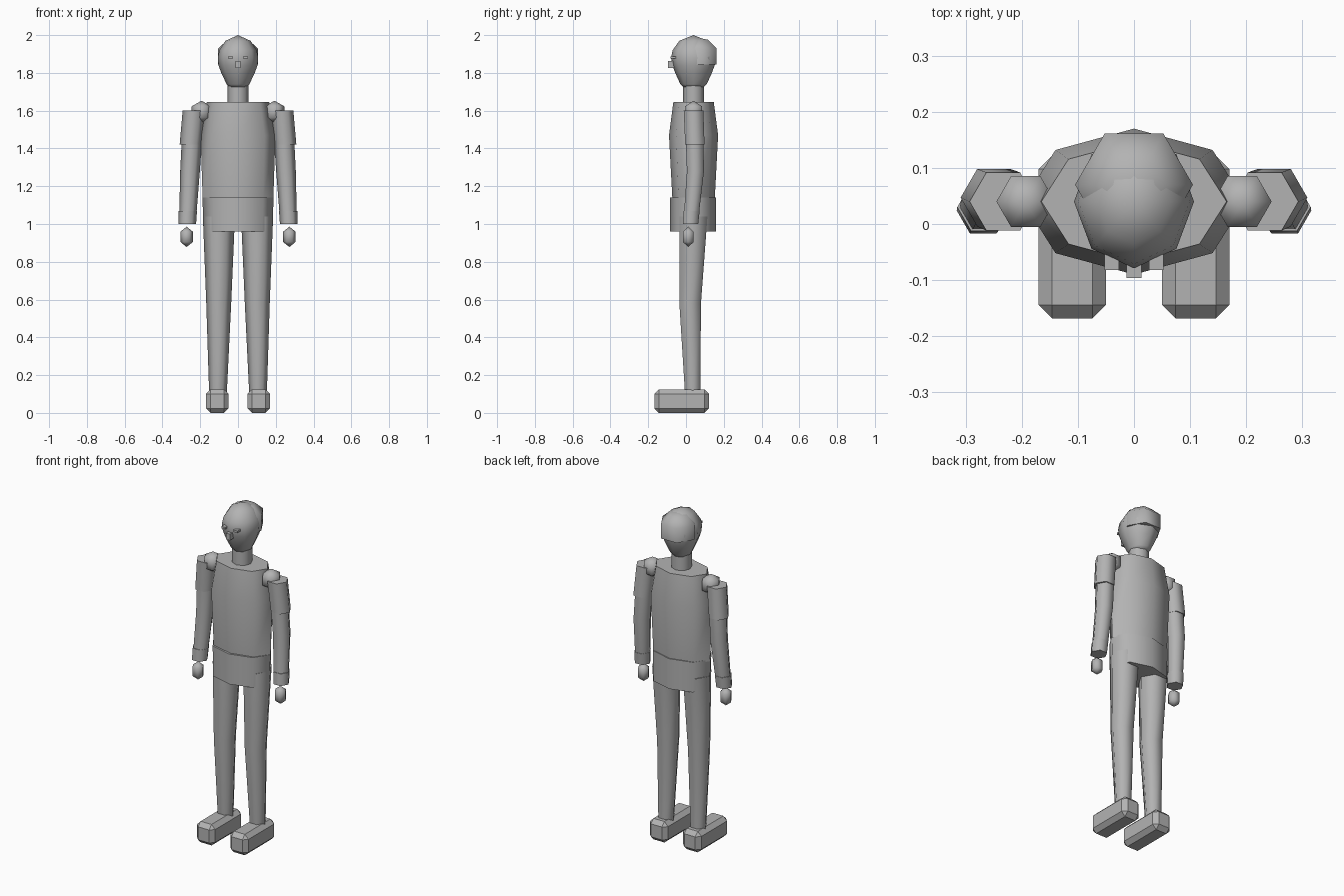
import bpy, bmesh, math

if "Cube" in bpy.data.objects:
    bpy.data.objects.remove(bpy.data.objects["Cube"])

grey = bpy.data.materials.new("plain grey")
grey.diffuse_color = (0.45, 0.45, 0.45, 1)
grey.use_nodes = True
grey.node_tree.nodes["Principled BSDF"].inputs["Base Color"].default_value = grey.diffuse_color


def finish(bm, name, angle=None):
    """Turn a bmesh into a named object, optionally smooth shaded."""
    bmesh.ops.recalc_face_normals(bm, faces=bm.faces)
    mesh = bpy.data.meshes.new(name)
    bm.to_mesh(mesh)
    bm.free()
    mesh.materials.append(grey)
    ob = bpy.data.objects.new(name, mesh)
    bpy.context.collection.objects.link(ob)
    if angle:
        bpy.ops.object.select_all(action='DESELECT')
        ob.select_set(True)
        bpy.context.view_layer.objects.active = ob
        bpy.ops.object.shade_smooth_by_angle(angle=math.radians(angle))
    return ob


def loft(name, rings, sides, angle=66):
    """Skin through elliptical rings (x, y, z, rx, ry); radius 0 makes a tip."""
    bm = bmesh.new()
    loops = []
    for x, y, z, rx, ry in rings:
        if rx == 0:
            loops.append([bm.verts.new((x, y, z))] * sides)
            continue
        loops.append([bm.verts.new((x + rx * math.cos(i * math.tau / sides),
                                    y + ry * math.sin(i * math.tau / sides), z))
                      for i in range(sides)])
    for a, b in zip(loops, loops[1:]):
        for i in range(sides):
            j = (i + 1) % sides
            bm.faces.new(list(dict.fromkeys((a[i], a[j], b[j], b[i]))))
    for end in (loops[0], loops[-1]):
        if end[0] is not end[1]:
            bm.faces.new(end)
    return finish(bm, name, angle)


def tube(name, rings, sides=6):
    """Round-section loft given as (x, y, z, radius)."""
    return loft(name, [(x, y, z, r, r) for x, y, z, r in rings], sides)


def ball(name, x, y, z, r, rz):
    """Six-sided ball with two rings and two tips."""
    k = r * 0.87
    return tube(name, [(x, y, z - rz, 0), (x, y, z - rz / 2, k),
                       (x, y, z + rz / 2, k), (x, y, z + rz, 0)])


def box(name, lo, hi, bevel=0):
    bm = bmesh.new()
    bmesh.ops.create_cube(bm, size=1)
    for v in bm.verts:
        v.co = [(a + b) / 2 + c * (b - a) for a, b, c in zip(lo, hi, v.co)]
    if bevel:
        bmesh.ops.bevel(bm, geom=bm.edges[:], offset=bevel, segments=1,
                        affect='EDGES')
    return finish(bm, name)


# Trunk
loft("torso", [(0, .04, 1.13, .187, .112), (0, .04, 1.47, .198, .13),
               (0, .04, 1.645, .165, .107)], 8)
loft("pelvis", [(0, .037, .96, .183, .122), (0, .037, 1.14, .188, .122)], 8)
tube("neck", [(0, .04, 1.63, .055), (0, .04, 1.76, .055)], 8)

# Head: egg profile of height, width, depth
head = [(1.725, .05, .055), (1.74, .06, .07), (1.80, .089, .097),
        (1.84, .103, .112), (1.88, .107, .119), (1.92, .099, .111),
        (1.97, .066, .075), (2.0, 0, 0)]
loft("head", [(0, .04, z, w, d) for z, w, d in head], 8)
tube("hair", [(0, .07, 1.845, .105), (0, .07, 1.93, .105),
              (0, .07, 1.975, .055), (0, .07, 1.985, 0)])
box("nose", (-.013, -.096, 1.825), (.013, -.06, 1.863))

# Paired parts
for side, s in (("left", 1), ("right", -1)):
    box(side + "_eye", (s * .04 - .013, -.082, 1.875),
        (s * .04 + .013, -.04, 1.887))

    # Arm
    ball(side + "_shoulder", s * .193, .04, 1.593, .06, .06)
    tube(side + "_sleeve", [(s * .25, .047, 1.42, .059),
                            (s * .233, .04, 1.60, .06)])
    tube(side + "_arm", [(s * .268, .024, 1.0, .044),
                         (s * .254, .05, 1.28, .052),
                         (s * .236, .042, 1.58, .055)])
    tube(side + "_cuff", [(s * .269, .024, 1.0, .047),
                          (s * .266, .03, 1.07, .049)])
    ball(side + "_hand", s * .272, .012, .932, .038, .054)

    # Leg
    tube(side + "_leg", [(s * .106, .035, .11, .047),
                         (s * .102, .022, .58, .066),
                         (s * .101, .04, 1.04, .085)])
    box(side + "_foot", (s * .11 - .06, -.168, 0), (s * .11 + .06, .122, .125),
        .024)
